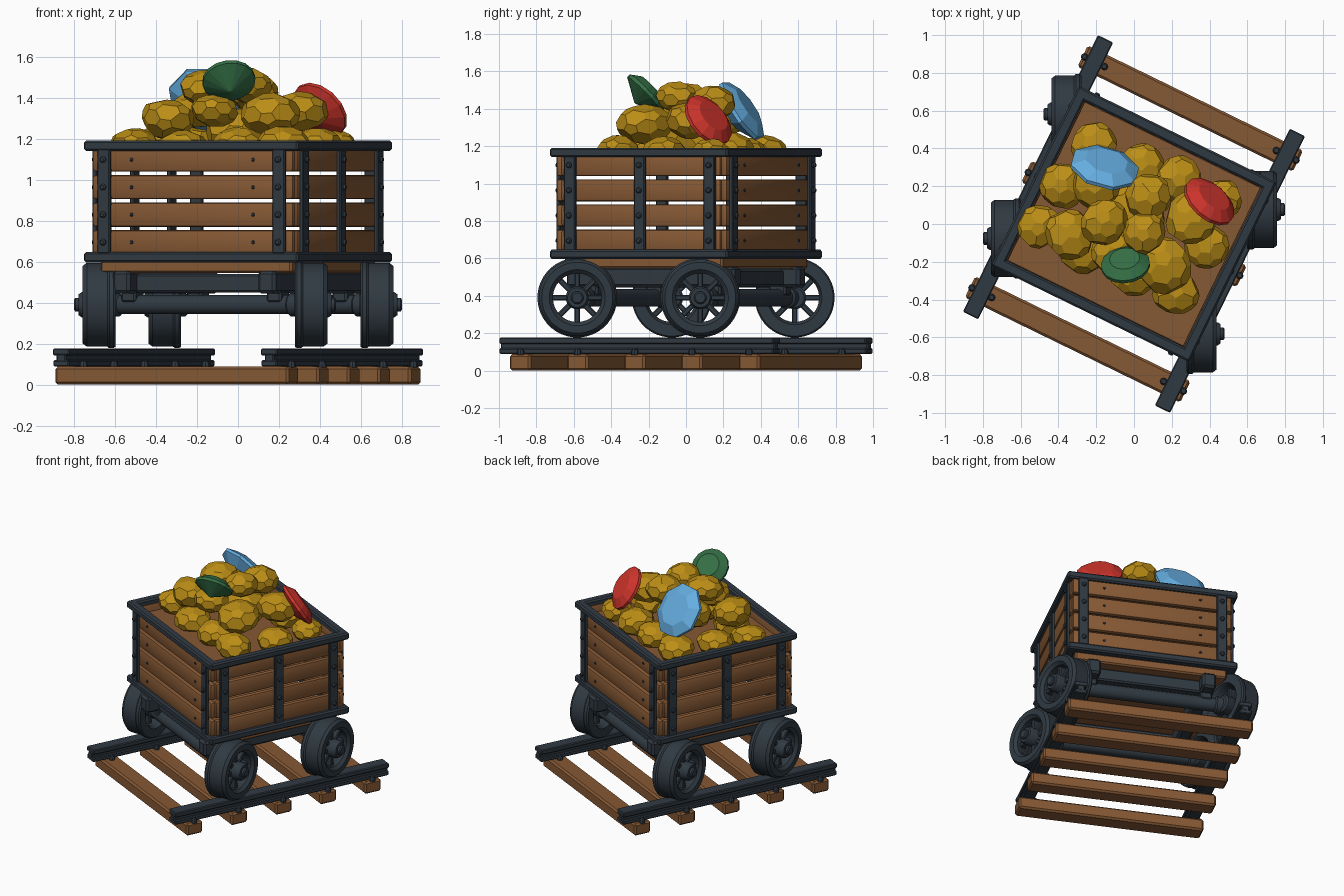
import bpy, bmesh, math, random
from mathutils import Matrix, Vector

if "Cube" in bpy.data.objects:
    bpy.data.objects.remove(bpy.data.objects["Cube"])
random.seed(4)
TURN = Matrix.Rotation(math.radians(-26), 4, 'Z')   # cart and track stand at an angle
UPRIGHT = Matrix.Identity(4)


def material(name, r, g, b):
    m = bpy.data.materials.new(name)
    m.use_nodes = True
    m.diffuse_color = (r, g, b, 1)
    m.node_tree.nodes["Principled BSDF"].inputs["Base Color"].default_value = (r, g, b, 1)
    return m


WOOD = material("brown wood", .24, .10, .035)
IRON = material("dark iron", .03, .042, .055)
GOLD = material("gold", .50, .27, .008)
RED = material("red gem", .62, .035, .025)
GREEN = material("green gem", .035, .16, .06)
BLUE = material("blue gem", .13, .42, .75)


def box(bm, centre, size, bevel=.008, segments=1):
    m = Matrix.Translation(centre) @ Matrix.Diagonal((*size, 1))
    verts = bmesh.ops.create_cube(bm, size=1, matrix=m)["verts"]
    edges = list({e for v in verts for e in v.link_edges})
    bmesh.ops.bevel(bm, geom=edges, offset=bevel, segments=segments, profile=.5, affect='EDGES')


def aim(centre, direction):
    return Matrix.Translation(centre) @ Vector(direction).to_track_quat('Z', 'Y').to_matrix().to_4x4()


def lathe(bm, profile, sides, m, closed=False):
    """Turn (radius, height) points around the z axis of matrix m."""
    rings = []
    for r, h in profile:
        angles = [2 * math.pi * (i + .5) / sides for i in range(sides)]
        rings.append([bm.verts.new(m @ Vector((r * math.cos(a), r * math.sin(a), h))) for a in angles])
    pairs = list(zip(rings, rings[1:]))
    if closed:
        pairs.append((rings[-1], rings[0]))
    else:
        bm.faces.new(rings[0])
        bm.faces.new(rings[-1])
    for low, high in pairs:
        for i in range(sides):
            j = (i + 1) % sides
            bm.faces.new((low[i], low[j], high[j], high[i]))


def bolt(bm, centre, direction, r=.016, h=.014):
    lathe(bm, [(r, -.005), (r, h * .5), (r * .6, h)], 8, aim(centre, direction))


def finish(bm, name, mat, matrix=TURN, smooth=False):
    bmesh.ops.recalc_face_normals(bm, faces=bm.faces)
    bm.transform(matrix)
    mesh = bpy.data.meshes.new(name)
    bm.to_mesh(mesh)
    bm.free()
    mesh.materials.append(mat)
    ob = bpy.data.objects.new(name, mesh)
    bpy.context.collection.objects.link(ob)
    if smooth:
        bpy.ops.object.select_all(action='DESELECT')
        ob.select_set(True)
        bpy.context.view_layer.objects.active = ob
        bpy.ops.object.shade_smooth_by_angle(angle=math.radians(35))
    return ob


SIDES = (-1, 1)

# Track: sleepers, rails and spikes
sleepers, rails, spikes = bmesh.new(), bmesh.new(), bmesh.new()
for i in range(-2, 3):
    v = .34 * i
    box(sleepers, (0, v, .044), (1.268, .125, .088), .012)
    for s in SIDES:
        for e in SIDES:
            bolt(spikes, (s * .565 + e * .058, v, .088), (0, 0, 1), .02, .028)
for s in SIDES:
    for width, z, height in ((.085, .104, .032), (.05, .13, .04), (.09, .16, .034)):
        box(rails, (s * .565, 0, z), (width, 1.63, height), .006)
finish(sleepers, "sleepers", WOOD)
finish(rails, "rails", IRON)
finish(spikes, "rail_spikes", IRON)

# Wheels: flanged tyre, spokes and hub, all facing sideways
TYRE = [(.13, -.055), (.145, -.08), (.205, -.08), (.213, -.07), (.213, -.05), (.205, -.04),
        (.205, .06), (.19, .08), (.15, .08), (.13, .06)]
HUB = [(.05, -.085), (.062, -.075), (.062, .085), (.052, .1), (.034, .1), (.034, .115), (.026, .122)]
for s, side in zip(SIDES, ("right", "left")):
    for e, end in zip(SIDES, ("front", "back")):
        wheel = bmesh.new()
        spot = TURN @ Vector((s * .576, e * .366, .39))
        m = aim(spot, (s, 0, 0))
        lathe(wheel, TYRE, 40, m, closed=True)
        lathe(wheel, HUB, 20, m)
        for k in range(8):
            spoke = bmesh.new()
            box(spoke, (.095, 0, .01), (.1, .03, .06), .006)
            spoke.transform(m @ Matrix.Rotation(k * math.pi / 4, 4, 'Z'))
            piece = bpy.data.meshes.new("spoke")
            spoke.to_mesh(piece)
            spoke.free()
            wheel.from_mesh(piece)
            bpy.data.meshes.remove(piece)
        finish(wheel, f"{end}_{side}_wheel", IRON, UPRIGHT, True)

# Axles and underframe
axles, chassis = bmesh.new(), bmesh.new()
for e in SIDES:
    lathe(axles, [(.058, -.53), (.058, -.47), (.047, -.46), (.047, .46), (.058, .47), (.058, .53)],
          20, aim((0, e * .366, .39), (1, 0, 0)))
    box(chassis, (0, e * .37, .495), (.74, .08, .09), .01)
    for s in SIDES:
        box(chassis, (s * .395, e * .366, .44), (.08, .1, .08), .01)
for s in SIDES:
    box(chassis, (s * .395, 0, .5), (.095, 1.0, .11), .015)
finish(axles, "axles", IRON, smooth=True)
finish(chassis, "underframe", IRON)

# Floor and the board that carries the load
floor = bmesh.new()
box(floor, (0, 0, .578), (1.04, .94, .065), .01)
finish(floor, "floor", WOOD)
board = bmesh.new()
box(board, (0, 0, 1.085), (1.04, .94, .04), .005)
finish(board, "load_board", WOOD)

# Wall planks with gaps between them
planks = bmesh.new()
for i in range(4):
    z = .695 + .1345 * i
    for s in SIDES:
        box(planks, (0, s * .488, z), (1.09, .04, .118), .014, 2)
        box(planks, (s * .535, 0, z), (.04, .95, .118), .014, 2)
finish(planks, "wall_planks", WOOD, smooth=True)

# Top and bottom iron frames
for name, z in (("bottom_frame", .622), ("top_frame", 1.166)):
    frame = bmesh.new()
    for s in SIDES:
        box(frame, (0, s * .499, z), (1.165, .06, .05), .01)
        box(frame, (s * .5525, 0, z), (.06, 1.0, .05), .01)
    finish(frame, name, IRON)

# Upright straps with bolts, and nails in the end planks
straps, bolts = bmesh.new(), bmesh.new()
for s in SIDES:
    for u in (-.475, .475):
        box(straps, (u, s * .514, .895), (.068, .024, .51), .005)
    for v in (-.415, 0, .415):
        box(straps, (s * .561, v, .895), (.024, .066, .51), .005)
    for i in range(4):
        z = .695 + .1345 * i
        for u in (-.475, .475):
            bolt(bolts, (u, s * .526, z), (0, s, 0))
        for u in (-.33, .33):
            bolt(bolts, (u, s * .508, z), (0, s, 0), .009, .006)
        for v in (-.415, 0, .415):
            bolt(bolts, (s * .573, v, z), (s, 0, 0))
finish(straps, "wall_straps", IRON)
finish(bolts, "wall_bolts", IRON)

# Gold nuggets: cut-cornered lumps, low ring first and the peak last
LUMPS = [(-.21, .42, 1.17, .13), (.04, .31, 1.17, .12), (.24, .24, 1.18, .13), (.47, .13, 1.17, .11),
         (-.38, .2, 1.18, .13), (-.5, -.01, 1.17, .12), (-.27, -.14, 1.16, .13), (.38, -.12, 1.17, .13),
         (0, -.26, 1.17, .13), (.22, -.36, 1.17, .13), (-.2, .2, 1.35, .13), (.3, .03, 1.34, .14),
         (-.34, -.05, 1.3, .14), (.16, -.22, 1.32, .15), (-.11, -.15, 1.34, .12), (.07, .14, 1.43, .13),
         (-.16, .01, 1.45, .13), (.05, -.05, 1.46, .12), (0, .05, 1.24, .17)]
nuggets = bmesh.new()
for x, y, z, r in LUMPS:
    lump = bmesh.new()
    bmesh.ops.create_icosphere(lump, subdivisions=1, radius=1.08)
    for v in lump.verts:
        v.co *= random.uniform(.93, 1.12)
    bmesh.ops.bevel(lump, geom=lump.verts[:], offset=.36, segments=1, affect='VERTICES')
    spin = Matrix.Rotation(random.uniform(0, 6), 4, 'Z') @ Matrix.Rotation(random.uniform(-.3, .3), 4, 'X')
    lump.transform(Matrix.Translation((x, y, z)) @ Matrix.Diagonal((r, r, r * .72, 1)) @ spin)
    piece = bpy.data.meshes.new("lump")
    lump.to_mesh(piece)
    lump.free()
    nuggets.from_mesh(piece)
    bpy.data.meshes.remove(piece)
finish(nuggets, "gold_nuggets", GOLD, UPRIGHT)

# Cut gems: pavilion point, girdle, crown and flat table
for name, mat, centre, facing, r, depth, sides in (
        ("round_green_gem", GREEN, (-.045, -.215, 1.485), (-.1, .7, .68), .13, .08, 16),
        ("round_red_gem", RED, (.4, .12, 1.34), (.55, .63, .55), .155, .08, 14),
        ("octagonal_blue_gem", BLUE, (-.155, .3, 1.39), (.22, .8, .55), .19, .07, 8)):
    gem = bmesh.new()
    tip = .45 if sides == 8 else .05
    lathe(gem, [(r * tip, -depth), (r, -.012), (r, .008), (r * .62, .045)], sides, aim(centre, facing))
    finish(gem, name, mat, UPRIGHT)
